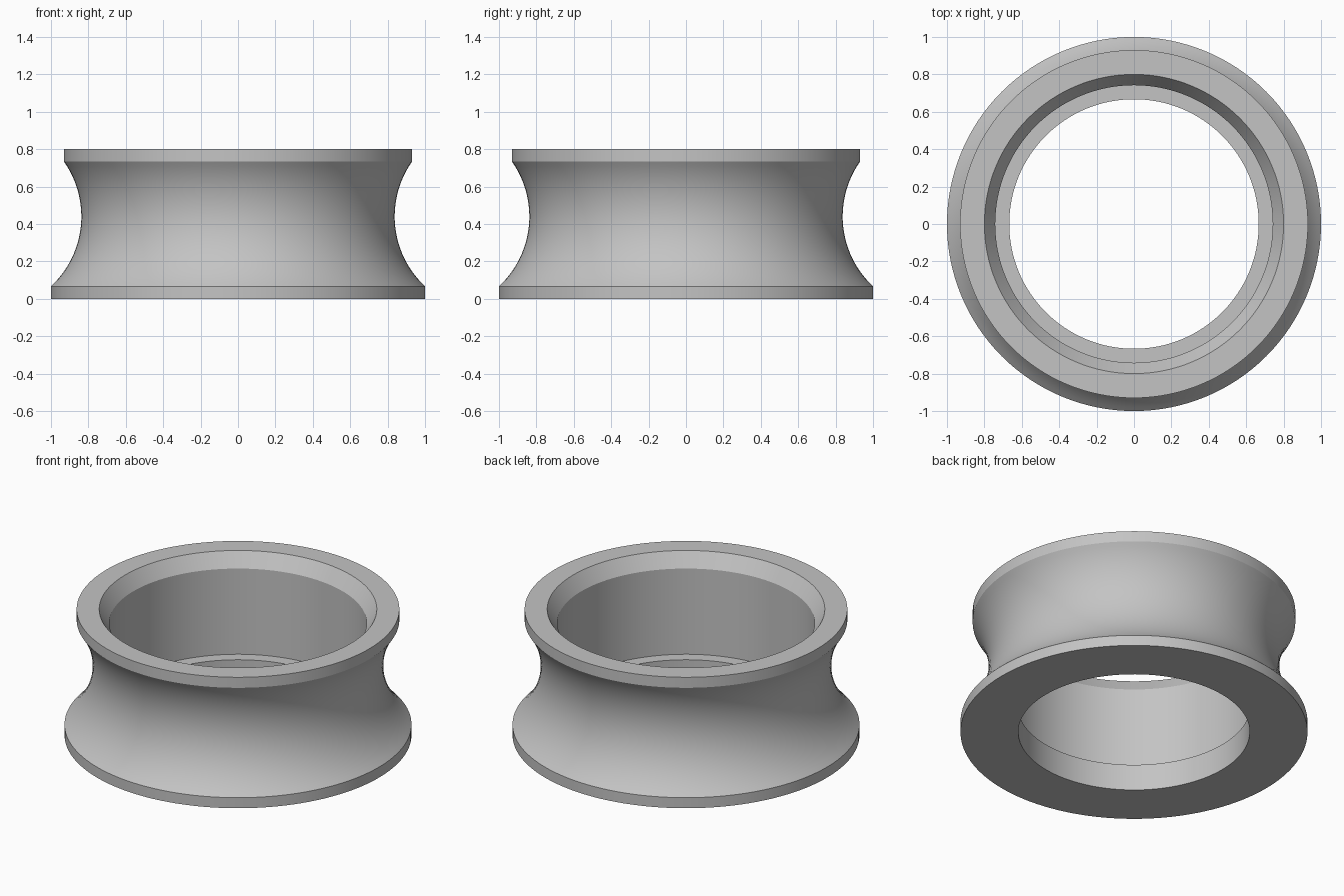
import bpy
import bmesh
import math
from mathutils import Vector

cube = bpy.data.objects.get("Cube")
if cube:
    bpy.data.objects.remove(cube, do_unlink=True)

SEGMENTS = 128
ARC_STEPS = 24


def arc(start, end, radius, steps):
    """Points of a concave arc between two (radius, height) points."""
    a, b = Vector(start), Vector(end)
    chord = b - a
    outward = Vector((chord.y, -chord.x)).normalized()
    centre = (a + b) / 2 + outward * math.sqrt(radius**2 - (chord.length / 2) ** 2)
    sweep = 2 * math.asin(chord.length / 2 / radius)
    first = math.atan2(a.y - centre.y, a.x - centre.x)
    angles = [first - sweep * i / steps for i in range(steps + 1)]
    return [(centre.x + radius * math.cos(t), centre.y + radius * math.sin(t)) for t in angles]


# Closed cross-section: bottom lip, waist, top lip, chamfered bore, inner ledge
profile = [(0.667, 0), (1, 0)]
profile += arc((1, 0.067), (0.93, 0.733), 0.51, ARC_STEPS)
profile += [(0.93, 0.8), (0.8, 0.8), (0.742, 0.712), (0.742, 0.167), (0.667, 0.167)]

# Revolve the cross-section into a ring
bm = bmesh.new()
verts = [bm.verts.new((r, 0, z)) for r, z in profile]
edges = [bm.edges.new((v, verts[i - 1])) for i, v in enumerate(verts)]
bmesh.ops.spin(bm, geom=verts + edges, cent=(0, 0, 0), axis=(0, 0, 1),
               angle=math.tau, steps=SEGMENTS, use_merge=True)
bmesh.ops.remove_doubles(bm, verts=bm.verts, dist=0.0001)
bmesh.ops.recalc_face_normals(bm, faces=bm.faces)
mesh = bpy.data.meshes.new("grooved_ring")
bm.to_mesh(mesh)
bm.free()

ring = bpy.data.objects.new("grooved_ring", mesh)
bpy.context.collection.objects.link(ring)

# Plain grey material
grey = bpy.data.materials.new("light_grey")
grey.use_nodes = True
colour = (0.55, 0.55, 0.55, 1)
grey.diffuse_color = colour
grey.node_tree.nodes["Principled BSDF"].inputs["Base Color"].default_value = colour
mesh.materials.append(grey)

# Smooth the curved walls and keep the rims crisp
bpy.ops.object.select_all(action="DESELECT")
ring.select_set(True)
bpy.context.view_layer.objects.active = ring
bpy.ops.object.shade_smooth_by_angle(angle=math.radians(25))
